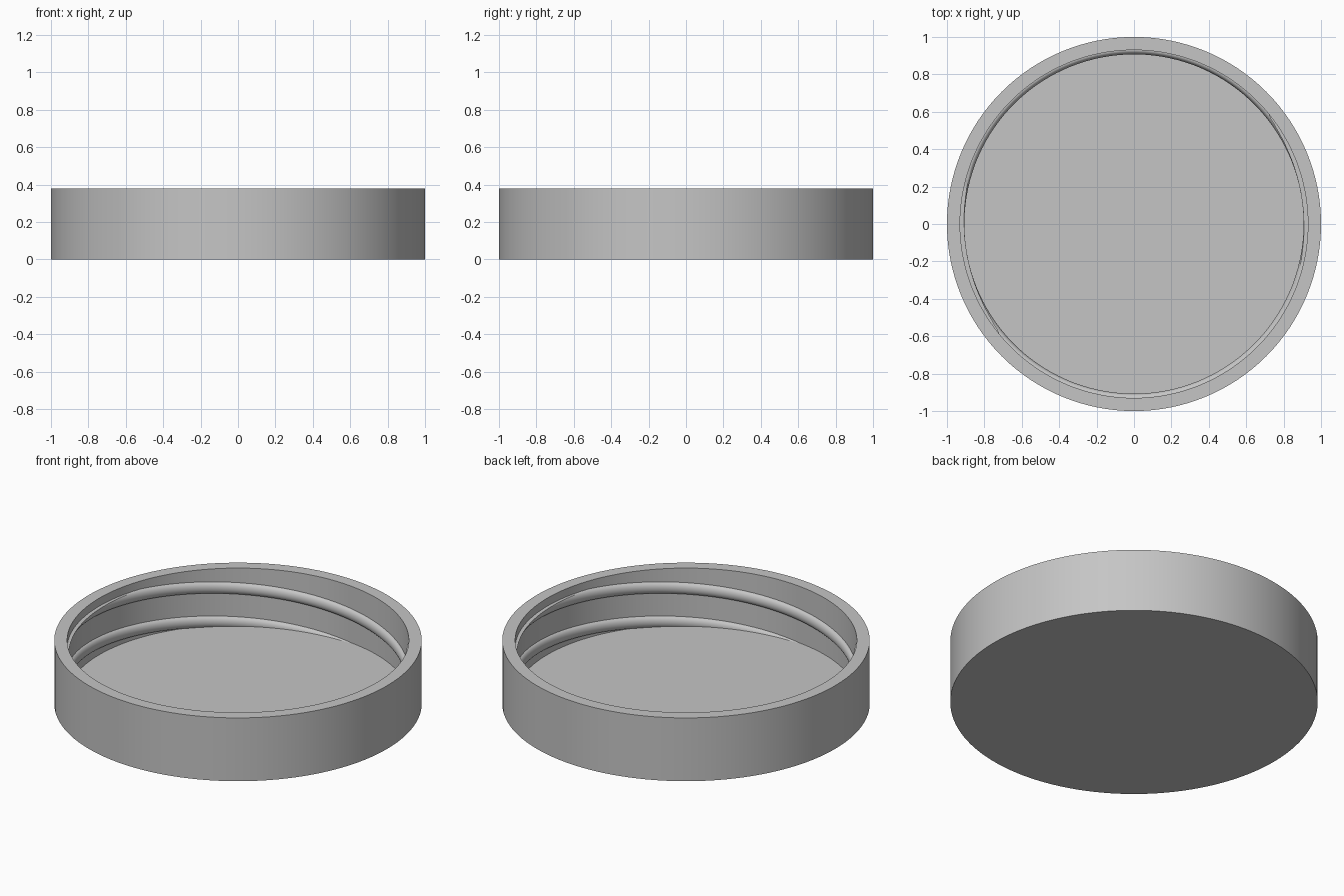
import bpy, bmesh, math
from mathutils import Vector

cube = bpy.data.objects.get("Cube")
if cube:
    bpy.data.objects.remove(cube, do_unlink=True)

HEIGHT, FLOOR, WALL, CREST = 0.38, 0.04, 0.93, 0.907
LEAD, HALF, THREAD_TOP = 0.41, 0.034, 0.332

grey = bpy.data.materials.new("light grey")
grey.use_nodes = True
colour = (0.56, 0.56, 0.56, 1)
grey.diffuse_color = colour
grey.node_tree.nodes["Principled BSDF"].inputs["Base Color"].default_value = colour


def finish(bm, name, angle):
    bmesh.ops.recalc_face_normals(bm, faces=bm.faces[:])
    mesh = bpy.data.meshes.new(name)
    bm.to_mesh(mesh)
    bm.free()
    mesh.materials.append(grey)
    obj = bpy.data.objects.new(name, mesh)
    bpy.context.collection.objects.link(obj)
    bpy.ops.object.select_all(action="DESELECT")
    obj.select_set(True)
    bpy.context.view_layer.objects.active = obj
    bpy.ops.object.shade_smooth_by_angle(angle=math.radians(angle))
    return obj


# Cap body: a lathed cup profile
bm = bmesh.new()
profile = [(0, 0), (1, 0), (1, HEIGHT), (WALL, HEIGHT), (WALL, FLOOR), (0, FLOOR)]
verts = [bm.verts.new((r, 0, z)) for r, z in profile]
edges = [bm.edges.new(pair) for pair in zip(verts, verts[1:])]
bmesh.ops.spin(bm, geom=verts + edges, cent=(0, 0, 0), axis=(0, 0, 1),
               angle=math.tau, steps=128, use_merge=True)
bmesh.ops.remove_doubles(bm, verts=bm.verts[:], dist=1e-5)
finish(bm, "cap_body", 30)


# Internal thread: a rounded ridge swept on a helix, trimmed flat at both ends
def thread(name, turn):
    bm = bmesh.new()
    section = [(WALL + 0.02, HALF), (WALL + 0.02, -HALF)]
    for i in range(11):
        t = math.pi * i / 10
        section.append((WALL - (WALL - CREST) * math.sin(t), -HALF * math.cos(t)))
    rings = []
    for i in range(-32, 129):
        a = math.tau * i / 128
        middle = LEAD * i / 128
        rings.append([bm.verts.new((r * math.cos(a + turn), r * math.sin(a + turn), middle + z))
                      for r, z in section])
    n = len(section)
    for a, b in zip(rings, rings[1:]):
        for j in range(n):
            k = (j + 1) % n
            bm.faces.new((a[j], a[k], b[k], b[j]))
    for z, up in ((FLOOR - 0.005, -1), (THREAD_TOP, 1)):
        cut = bmesh.ops.bisect_plane(bm, geom=bm.verts[:] + bm.edges[:] + bm.faces[:],
                                     plane_co=Vector((0, 0, z)), plane_no=Vector((0, 0, up)),
                                     clear_outer=True)
        rim = [e for e in cut["geom_cut"] if isinstance(e, bmesh.types.BMEdge)]
        bmesh.ops.triangle_fill(bm, edges=rim, use_beauty=True)
    finish(bm, name, 40)


# Helix height is 0.27 at the back left and 0.065 half a turn lower
start = math.radians(135) - math.tau * 0.27 / LEAD
thread("thread_first", start)
thread("thread_second", start + math.pi)
